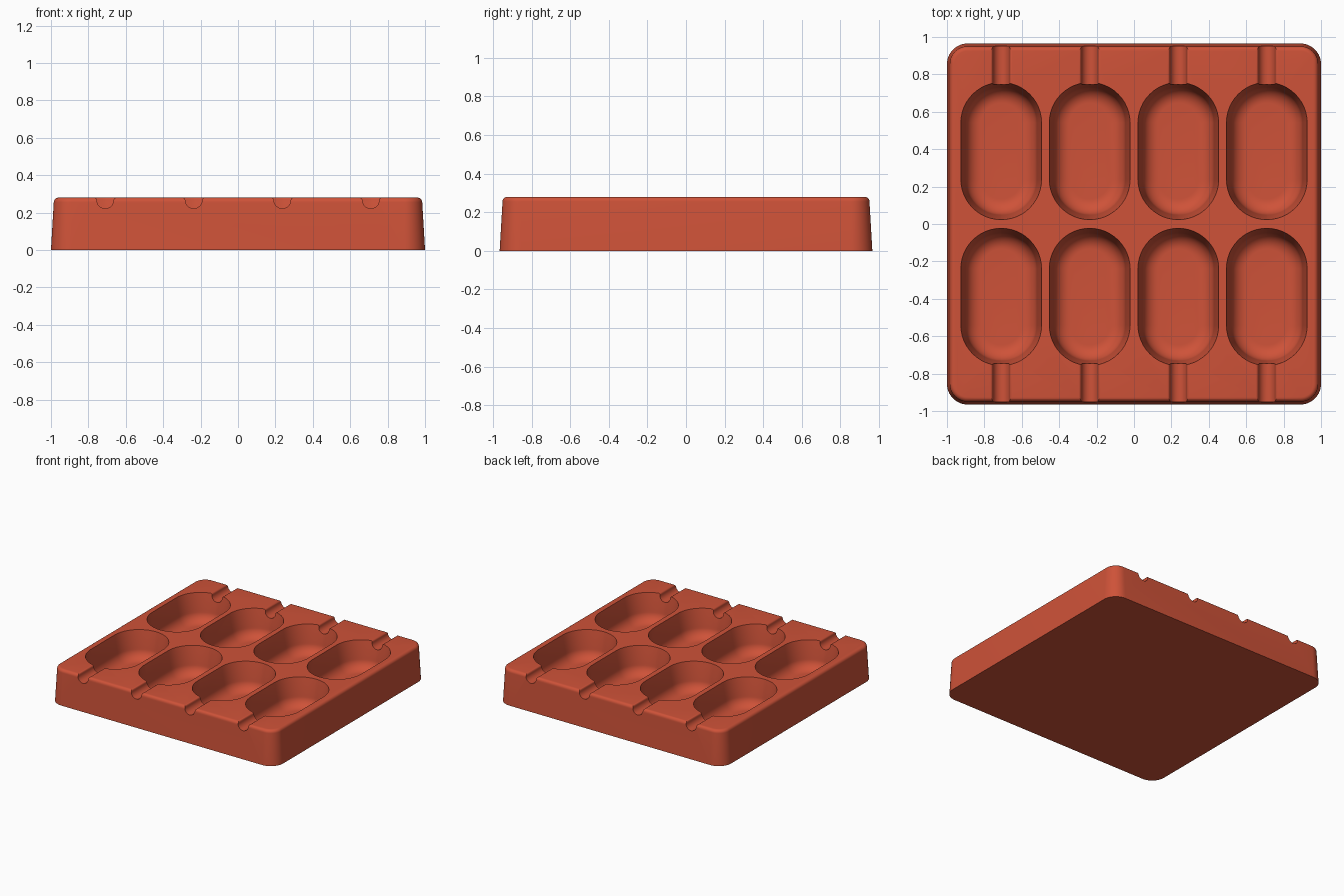
import bpy
import bmesh
from math import cos, sin, pi

cube = bpy.data.objects.get("Cube")
if cube:
    bpy.data.objects.remove(cube, do_unlink=True)

# Single clay-red colour
clay = bpy.data.materials.new("clay red")
clay.use_nodes = True
RED = (0.62, 0.085, 0.04, 1)
clay.diffuse_color = RED
clay.node_tree.nodes["Principled BSDF"].inputs["Base Color"].default_value = RED

HEIGHT = 0.28


def rounded_outline(hx, hy, r, steps=12):
    """Counter-clockwise rounded rectangle as (x, y) points."""
    pts = []
    for q, (sx, sy) in enumerate([(1, 1), (-1, 1), (-1, -1), (1, -1)]):
        for i in range(steps + 1):
            a = (q + i / steps) * pi / 2
            pts.append((sx * (hx - r) + r * cos(a), sy * (hy - r) + r * sin(a)))
    return pts


def loft(name, rings):
    """Solid skinned through rings of 3D points, capped at both ends."""
    bm = bmesh.new()
    loops = [[bm.verts.new(p) for p in ring] for ring in rings]
    n = len(loops[0])
    for a, b in zip(loops, loops[1:]):
        for i in range(n):
            j = (i + 1) % n
            bm.faces.new((a[i], a[j], b[j], b[i]))
    bm.faces.new(loops[0][::-1])
    bm.faces.new(loops[-1])
    bmesh.ops.recalc_face_normals(bm, faces=bm.faces)
    mesh = bpy.data.meshes.new(name)
    bm.to_mesh(mesh)
    bm.free()
    mesh.materials.append(clay)
    obj = bpy.data.objects.new(name, mesh)
    bpy.context.collection.objects.link(obj)
    return obj


def inset_rings(hx, hy, r, profile, cx=0, cy=0):
    """Stack of outlines from (inset, z) pairs."""
    return [[(cx + x, cy + y, z) for x, y in rounded_outline(hx - d, hy - d, r - d)]
            for d, z in profile]


def quarter(steps):
    return [i / steps * pi / 2 for i in range(steps + 1)]


# Tray block: drafted sides and a rounded top rim
RIM = 0.025
block_profile = [(0, 0)] + [
    (0.015 + RIM * (1 - cos(a)), HEIGHT - RIM + RIM * sin(a)) for a in quarter(6)]
tray = loft("mould_tray", inset_rings(1.0, 0.965, 0.11, block_profile))

# Cavity: drafted wall blending through a fillet into a flat floor
FLOOR, FILLET, DRAFT = 0.06, 0.085, 0.025
cavity_profile = [(FILLET * (1 - sin(a)) + DRAFT, FLOOR + FILLET * (1 - cos(a)))
                  for a in quarter(10)]
cavity_profile += [(0, HEIGHT), (0, HEIGHT + 0.05)]


def groove_section(r=0.045, lip=0.013):
    """Half-round channel with softly flared lips, as (x, z) points."""
    top = HEIGHT + 0.05
    right = [(r * sin(a), HEIGHT - lip - r * cos(a)) for a in quarter(8)]
    right += [(r + lip * (1 - cos(a)), HEIGHT - lip + lip * sin(a))
              for a in quarter(4)[1:]]
    right.append((r + lip, top))
    return [(-x, z) for x, z in right[:0:-1]] + right


# Cutters: two rows of four cavities, each with a groove out to the edge
cutters = []
for side in (-1, 1):
    for cx in (-0.71, -0.237, 0.237, 0.71):
        cutters.append(loft("cavity_cutter", inset_rings(
            0.216, 0.367, 0.2155, cavity_profile, cx, side * 0.39)))
        cutters.append(loft("groove_cutter", [
            [(cx + x, side * y, z) for x, z in groove_section()]
            for y in (0.7, 1.1)]))

for cutter in cutters:
    cutter.hide_render = True
    mod = tray.modifiers.new("cut", "BOOLEAN")
    mod.operation = "DIFFERENCE"
    mod.solver = "EXACT"
    mod.object = cutter

# Apply the cuts, discard the cutters and smooth the curved surfaces
bpy.ops.object.select_all(action="DESELECT")
tray.select_set(True)
bpy.context.view_layer.objects.active = tray
for mod in list(tray.modifiers):
    bpy.ops.object.modifier_apply(modifier=mod.name)
for cutter in cutters:
    bpy.data.objects.remove(cutter, do_unlink=True)
bpy.ops.object.shade_smooth_by_angle(angle=pi / 6)
